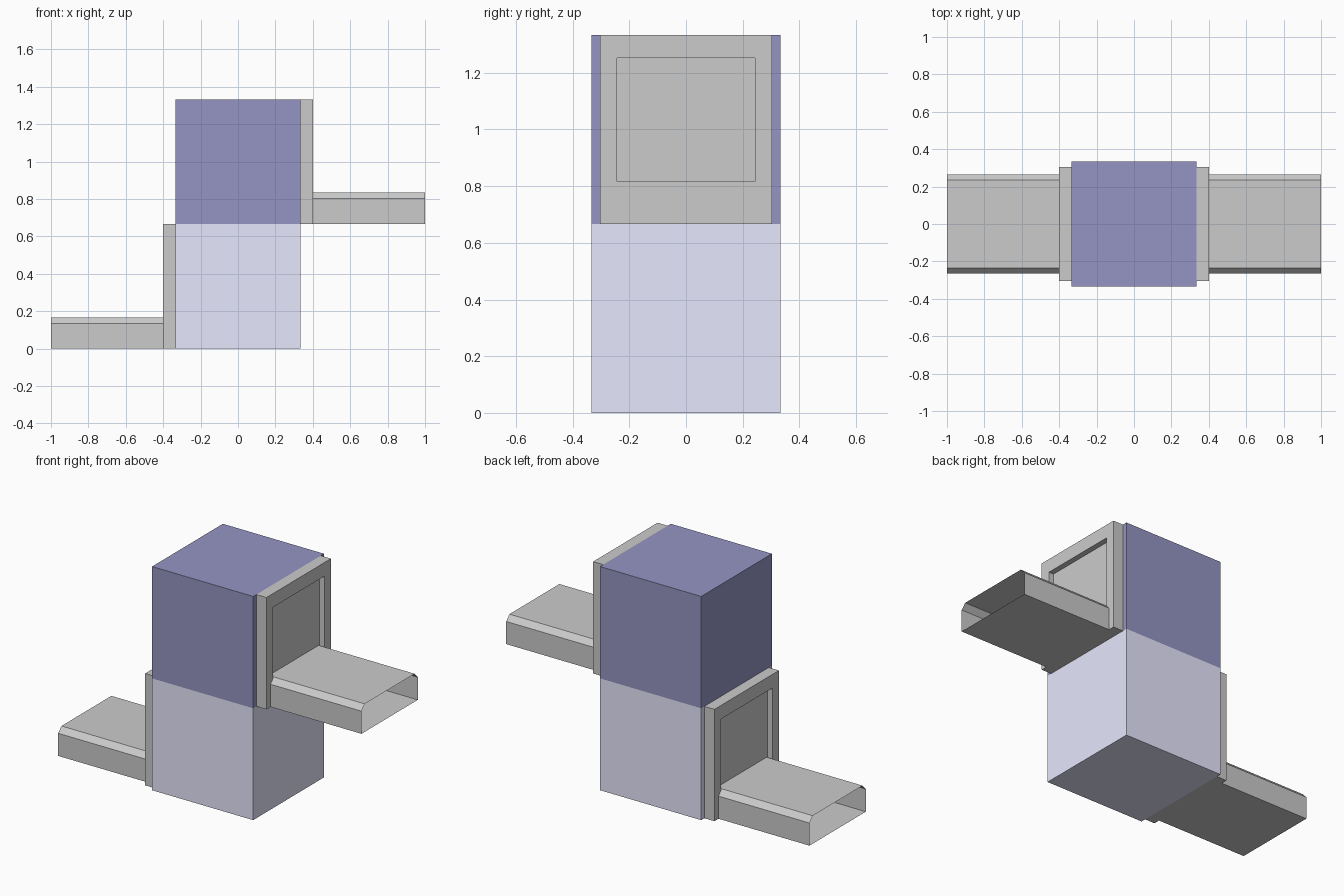
import bpy, bmesh
from math import pi
from mathutils import Matrix, Vector

if "Cube" in bpy.data.objects:
    bpy.data.objects.remove(bpy.data.objects["Cube"])

THIRD = 1 / 3      # half width of the body, which is two cubes tall
FACE = 0.40        # outer face of each frame
RECESS = 0.367     # back panel of each frame


def finish(name, bm, materials=()):
    bmesh.ops.recalc_face_normals(bm, faces=bm.faces)
    mesh = bpy.data.meshes.new(name)
    bm.to_mesh(mesh)
    bm.free()
    for m in materials:
        mesh.materials.append(m)
    obj = bpy.data.objects.new(name, mesh)
    bpy.context.collection.objects.link(obj)
    return obj


def material(name, color):
    m = bpy.data.materials.new(name)
    m.diffuse_color = color
    m.use_nodes = True
    m.node_tree.nodes["Principled BSDF"].inputs["Base Color"].default_value = m.diffuse_color
    return m


def place(bm, side):
    """Right side sits on the upper cube, left side is turned round and lowered."""
    turn = Matrix.Identity(4) if side > 0 else Matrix.Rotation(pi, 4, 'Z')
    lift = Matrix.Translation((0, 0, 2 * THIRD if side > 0 else 0))
    bmesh.ops.transform(bm, matrix=lift @ turn, verts=bm.verts)


# Body: one column, pale lower half and dark upper half
bm = bmesh.new()
bmesh.ops.create_cube(bm, size=1, matrix=Matrix.Translation((0, 0, 2 * THIRD))
                      @ Matrix.Diagonal((2 * THIRD, 2 * THIRD, 4 * THIRD, 1)))
bmesh.ops.bisect_plane(bm, geom=bm.verts[:] + bm.edges[:] + bm.faces[:],
                       plane_co=(0, 0, 2 * THIRD), plane_no=(0, 0, 1))
for f in bm.faces:
    f.material_index = int(f.calc_center_median().z > 2 * THIRD)
finish("body", bm, [material("pale_lavender", (0.8, 0.8, 1.0, 1)),
                    material("dark_lavender", (0.3, 0.3, 0.55, 1))])


def frame(name, side):
    """Slab with a shallow rectangular recess in its outer face."""
    bm = bmesh.new()
    size = Vector((FACE - THIRD, 0.607, 2 * THIRD))
    centre = Vector(((FACE + THIRD) / 2, 0, THIRD))
    bmesh.ops.create_cube(bm, size=1, matrix=Matrix.Translation(centre)
                          @ Matrix.Diagonal((*size, 1)))
    bm.normal_update()
    outer = max(bm.faces, key=lambda f: f.calc_center_median().x)
    bmesh.ops.inset_individual(bm, faces=[outer], thickness=0.06)
    for v in outer.verts:
        v.co.y = 0.243 if v.co.y > 0 else -0.243
        v.co.z = 0.585 if v.co.z > THIRD else 0.15
    panel = bmesh.ops.extrude_discrete_faces(bm, faces=[outer])["faces"][0]
    for v in panel.verts:
        v.co.x = RECESS
    place(bm, side)
    finish(name, bm)


def chute(name, side):
    """Thin open-ended tube with chamfered top edges."""
    half = [(0.265, 0), (0.265, 0.135), (0.235, 0.167)]
    profile = half + [(-y, z) for y, z in reversed(half)]
    bm = bmesh.new()
    rings = [[bm.verts.new((x, y, z)) for y, z in profile] for x in (RECESS, 1.0)]
    n = len(profile)
    for i in range(n):
        j = (i + 1) % n
        bm.faces.new((rings[0][i], rings[0][j], rings[1][j], rings[1][i]))
    place(bm, side)
    finish(name, bm)


# Matching doorway and chute on each side
for label, side in (("upper_right", 1), ("lower_left", -1)):
    frame(label + "_frame", side)
    chute(label + "_chute", side)
